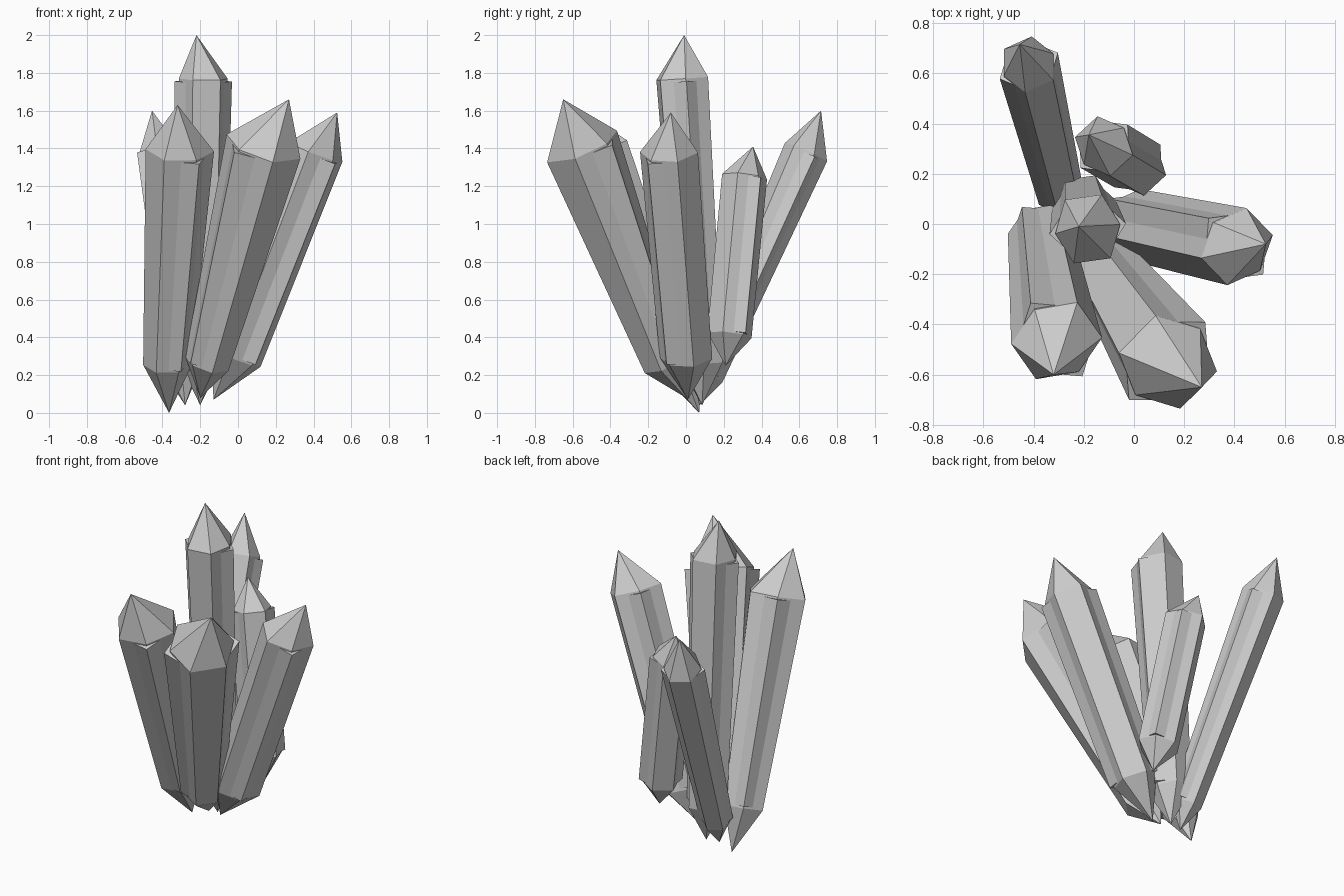
import bpy, bmesh
from math import cos, sin, radians
from mathutils import Vector

if "Cube" in bpy.data.objects:
    bpy.data.objects.remove(bpy.data.objects["Cube"])


def ring(bm, centre, axis, radii, phase):
    """Polygon ring perpendicular to the axis, angles measured from +x."""
    u = (Vector((1, 0, 0)) - axis * axis.x).normalized()
    v = axis.cross(u)
    n = len(radii)
    out = []
    for i, r in enumerate(radii):
        a = radians(phase + 360 * i / n)
        out.append(bm.verts.new(centre + u * r * cos(a) + v * r * sin(a)))
    return out


def sides(bm, lower, upper):
    n = len(lower)
    for i in range(n):
        j = (i + 1) % n
        bm.faces.new((lower[i], lower[j], upper[j], upper[i]))


def fan(bm, loop, tip):
    t = bm.verts.new(tip)
    for i in range(len(loop)):
        bm.faces.new((loop[i], loop[(i + 1) % len(loop)], t))


def finish(bm, name):
    bmesh.ops.recalc_face_normals(bm, faces=bm.faces)
    mesh = bpy.data.meshes.new(name)
    bm.to_mesh(mesh)
    bm.free()
    bpy.context.collection.objects.link(bpy.data.objects.new(name, mesh))


BODY = (.90, 1.02, 1.02, .90, 1.02, 1.02)    # two opposite corners cut back
RIDGE = (1.06, .87, .87, 1.06, .87, .87)     # blunt shard filling those corners


def crystal(name, foot, low, high, tip, r_low, r_high, phase):
    foot, low, high, tip = map(Vector, (foot, low, high, tip))
    axis = (high - low).normalized()
    # six-sided body, pointed at both ends
    bm = bmesh.new()
    a = ring(bm, low, axis, [r_low * f for f in BODY], phase)
    b = ring(bm, high, axis, [r_high * f for f in BODY], phase)
    sides(bm, a, b)
    fan(bm, a, foot)
    fan(bm, b, tip)
    finish(bm, name)
    # blunt shard whose corners break the body as raised strips
    bm = bmesh.new()
    a = ring(bm, low.lerp(high, 0.01), axis, [r_low * f for f in RIDGE], phase)
    b = ring(bm, low.lerp(high, 0.99), axis, [r_high * f for f in RIDGE], phase)
    sides(bm, a, b)
    bm.faces.new(a)
    bm.faces.new(b)
    finish(bm, name + "_ridge")


# name, bottom tip, lower ring, upper ring, top tip, radii, turn of the ridge corner
CRYSTALS = [
    ("centre_crystal", (-.20, .085, .04), (-.20, .08, .26), (-.184, -.02, 1.77),
     (-.22, -.01, 2.0), .12, .145, 8),
    ("front_left_crystal", (-.365, .07, 0), (-.375, -.03, .25), (-.308, -.465, 1.39),
     (-.32, -.60, 1.63), .125, .178, -57),
    ("front_right_crystal", (-.20, .0, .08), (-.165, -.11, .26), (.135, -.55, 1.41),
     (.27, -.65, 1.66), .12, .205, 44),
    ("right_crystal", (-.13, .01, .07), (-.01, .0, .29), (.41, -.09, 1.38),
     (.525, -.08, 1.59), .14, .155, -45),
    ("back_left_crystal", (-.28, .07, .04), (-.29, .11, .20), (-.42, .635, 1.38),
     (-.455, .715, 1.60), .09, .12, 24),
    ("back_crystal", (.035, .21, .25), (.015, .23, .41), (-.12, .31, 1.25),
     (-.18, .355, 1.41), .118, .12, 42),
]
for c in CRYSTALS:
    crystal(*c)
